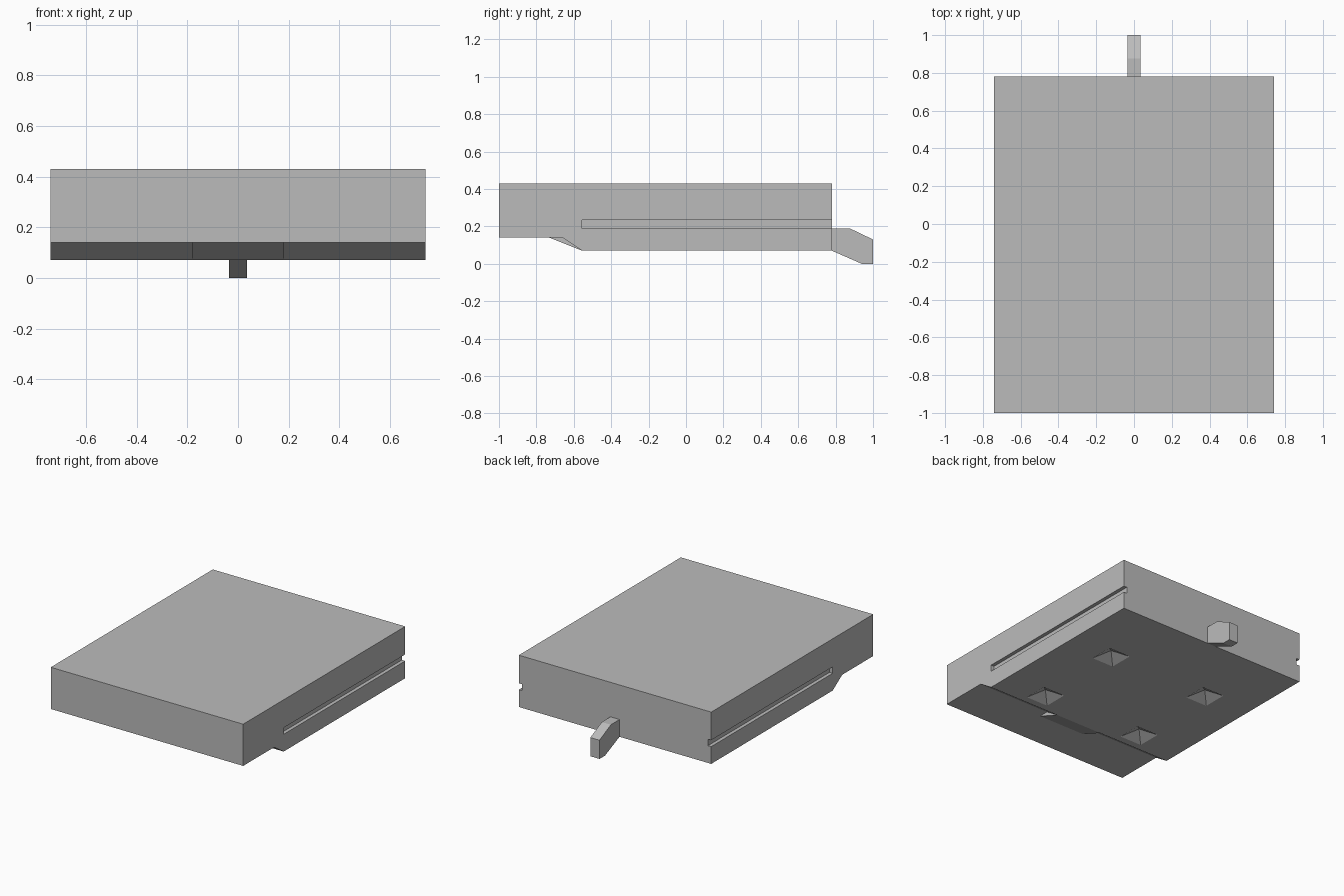
import bpy, bmesh

if "Cube" in bpy.data.objects:
    bpy.data.objects.remove(bpy.data.objects["Cube"])

grey = bpy.data.materials.new("light_grey")
grey.use_nodes = True
colour = (0.5, 0.5, 0.5, 1)
grey.diffuse_color = colour
grey.node_tree.nodes["Principled BSDF"].inputs["Base Color"].default_value = colour


def finish(name, bm):
    bmesh.ops.recalc_face_normals(bm, faces=bm.faces)
    mesh = bpy.data.meshes.new(name)
    bm.to_mesh(mesh)
    bm.free()
    mesh.materials.append(grey)
    obj = bpy.data.objects.new(name, mesh)
    bpy.context.collection.objects.link(obj)
    return obj


def extrude_profile(name, points, x0, x1):
    """Side profile of (y, z) points swept from x0 to x1."""
    bm = bmesh.new()
    face = bm.faces.new([bm.verts.new((x0, y, z)) for y, z in points])
    swept = bmesh.ops.extrude_face_region(bm, geom=[face])["geom"]
    verts = [v for v in swept if isinstance(v, bmesh.types.BMVert)]
    bmesh.ops.translate(bm, verts=verts, vec=(x1 - x0, 0, 0))
    return finish(name, bm)


def pyramid(name, x, y, base, half, depth):
    """Square pyramid cutter, extended a little below its base plane."""
    extra = 0.2
    bm = bmesh.new()
    bmesh.ops.create_cone(bm, cap_ends=True, segments=4, radius1=1, radius2=0, depth=1)
    wide = half * (1 + extra)
    high = depth * (1 + extra)
    for v in bm.verts:
        if v.co.z > 0:
            v.co = (x, y, base + depth)
        else:
            # diagonal corners give an axis-aligned square
            sx, sy = v.co.x - v.co.y, v.co.x + v.co.y
            v.co = (x + wide * sx, y + wide * sy, base + depth - high)
    return finish(name, bm)


def cut(target, cutter):
    mod = target.modifiers.new("cut_" + cutter.name, "BOOLEAN")
    mod.operation = "DIFFERENCE"
    mod.solver = "EXACT"
    mod.object = cutter
    cutter.hide_render = True
    cutter.hide_viewport = True
    cutter.display_type = "WIRE"


half_width, back, floor = 0.74, 0.78, 0.07

# Main block with a raised, chamfered front underside
body = extrude_profile("body", [
    (-1, 0.14), (-1, 0.43), (back, 0.43), (back, floor), (-0.555, floor), (-0.66, 0.14)],
    -half_width, half_width)

# Long slots in both sides, open at the back
for side, label in ((1, "left"), (-1, "right")):
    slot = extrude_profile(label + "_slot_cutter", [
        (-0.555, 0.19), (-0.555, 0.235), (back + 0.1, 0.235), (back + 0.1, 0.19)],
        side * (half_width - 0.025), side * (half_width + 0.1))
    cut(body, slot)

# Four pyramid sockets in the underside
for x in (-0.395, 0.395):
    for y in (-0.42, 0.24):
        cut(body, pyramid("socket_cutter", x, y, floor, 0.085, 0.05))

# Gentle ramp under the front chamfer
extrude_profile("front_ramp", [
    (-0.73, 0.14), (-0.555, floor), (-0.555, 0.14)], -0.18, 0.18)

# Bent hook at the back
extrude_profile("back_hook", [
    (back, 0.19), (0.875, 0.19), (1, 0.13), (1, 0), (0.94, 0), (back, floor)],
    -0.035, 0.035)
